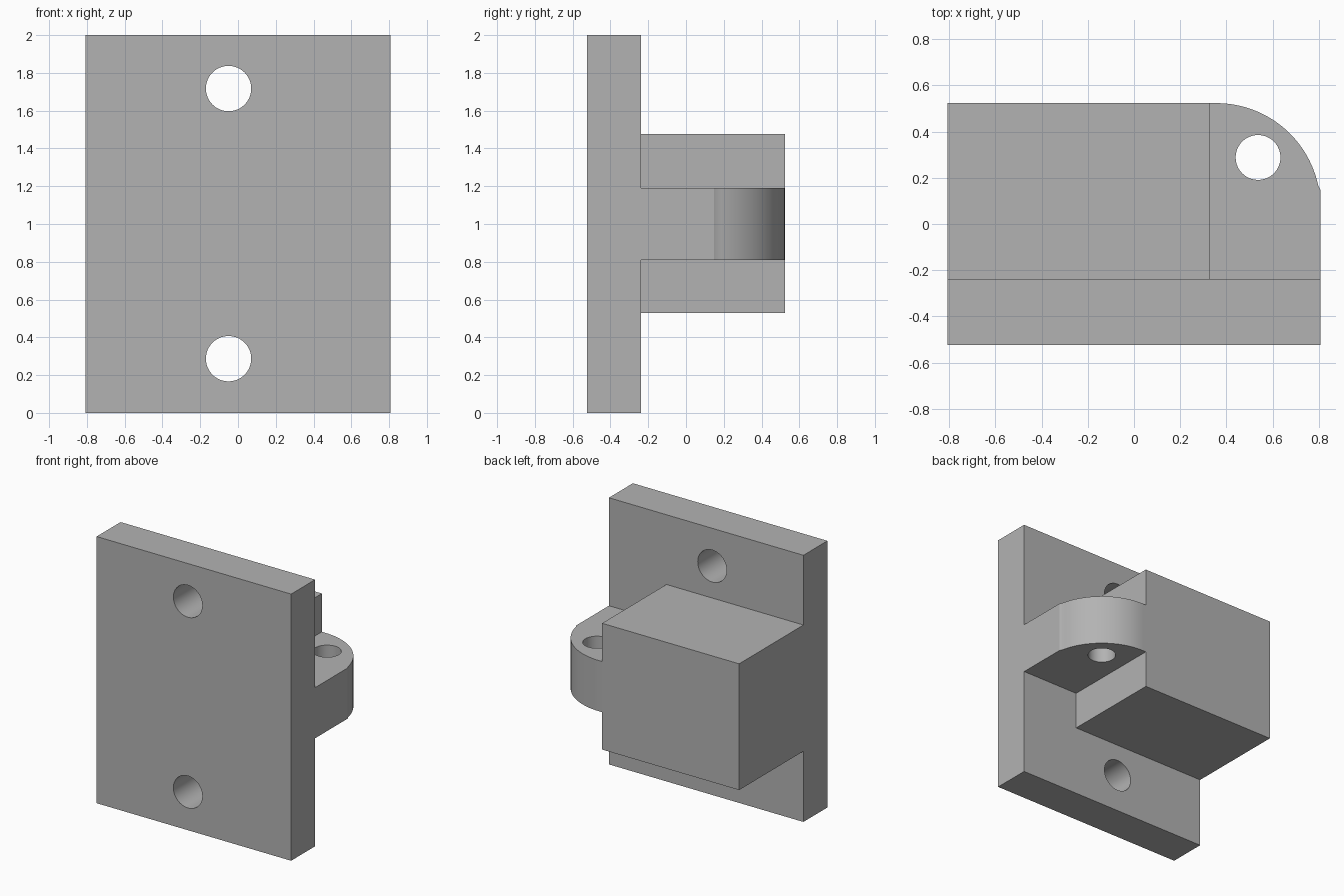
import bpy, bmesh, math
from mathutils import Matrix, Vector

cube = bpy.data.objects.get("Cube")
if cube:
    bpy.data.objects.remove(cube, do_unlink=True)

grey = bpy.data.materials.new("plain grey")
grey.use_nodes = True
colour = (0.45, 0.45, 0.45, 1)
grey.diffuse_color = colour
grey.node_tree.nodes["Principled BSDF"].inputs["Base Color"].default_value = colour

HALF_X, HALF_Y = 0.807, 0.523
PLATE_BACK = -0.239


def finish(name, bm):
    bmesh.ops.recalc_face_normals(bm, faces=bm.faces)
    mesh = bpy.data.meshes.new(name)
    bm.to_mesh(mesh)
    bm.free()
    mesh.materials.append(grey)
    ob = bpy.data.objects.new(name, mesh)
    bpy.context.collection.objects.link(ob)
    return ob


def box(name, low, high):
    low, high = Vector(low), Vector(high)
    bm = bmesh.new()
    place = Matrix.Translation((low + high) / 2) @ Matrix.Diagonal((*(high - low), 1))
    bmesh.ops.create_cube(bm, size=1, matrix=place)
    return finish(name, bm)


def cylinder(name, centre, radius, depth, turn=0):
    bm = bmesh.new()
    place = Matrix.Translation(centre) @ Matrix.Rotation(turn, 4, "X")
    bmesh.ops.create_cone(bm, cap_ends=True, segments=64, radius1=radius,
                          radius2=radius, depth=depth, matrix=place)
    return finish(name, bm)


def combine(target, tool, operation):
    """Apply a boolean and discard the tool object."""
    mod = target.modifiers.new(operation.lower(), "BOOLEAN")
    mod.operation, mod.solver, mod.object = operation, "EXACT", tool
    bpy.context.view_layer.objects.active = target
    bpy.ops.object.modifier_apply(modifier=mod.name)
    bpy.data.objects.remove(tool, do_unlink=True)


# Mounting plate
bracket = box("bracket", (-HALF_X, -HALF_Y, 0), (HALF_X, PLATE_BACK, 2))

# Rounded lug, its outline extruded upward
centre_x, centre_y, radius = 0.357, 0.073, 0.45
end = math.acos((HALF_X - 0.003 - centre_x) / radius) + 0.05
outline = [(0.1, -0.4), (HALF_X, -0.4), (HALF_X, 0.147)]
steps = 32
for i in range(1, steps + 1):
    a = end + (math.pi / 2 - end) * i / steps
    outline.append((centre_x + radius * math.cos(a), centre_y + radius * math.sin(a)))
outline.append((0.1, HALF_Y))
bm = bmesh.new()
face = bm.faces.new([bm.verts.new((x, y, 0.81)) for x, y in outline])
top = bmesh.ops.extrude_face_region(bm, geom=[face])["geom"]
bmesh.ops.translate(bm, vec=(0, 0, 0.38),
                    verts=[g for g in top if isinstance(g, bmesh.types.BMVert)])
lug = finish("lug", bm)

# Solid block behind the plate, joined with the lug
block = box("block", (-HALF_X, -0.4, 0.53), (0.33, HALF_Y, 1.477))
combine(bracket, block, "UNION")
combine(bracket, lug, "UNION")

# Plate holes and pivot hole
for z in (0.287, 1.717):
    combine(bracket, cylinder("plate_hole", (-0.05, -0.38, z), 0.12, 0.5, math.pi / 2),
            "DIFFERENCE")
combine(bracket, cylinder("pivot_hole", (0.537, 0.288, 1), 0.097, 0.6), "DIFFERENCE")

# Merge coplanar faces and smooth the curved walls
bm = bmesh.new()
bm.from_mesh(bracket.data)
bmesh.ops.remove_doubles(bm, verts=bm.verts, dist=0.0001)
bmesh.ops.dissolve_limit(bm, angle_limit=0.005, verts=bm.verts, edges=bm.edges)
bm.to_mesh(bracket.data)
bm.free()
bpy.ops.object.select_all(action="DESELECT")
bracket.select_set(True)
bpy.context.view_layer.objects.active = bracket
bpy.ops.object.shade_smooth_by_angle(angle=math.radians(20))
